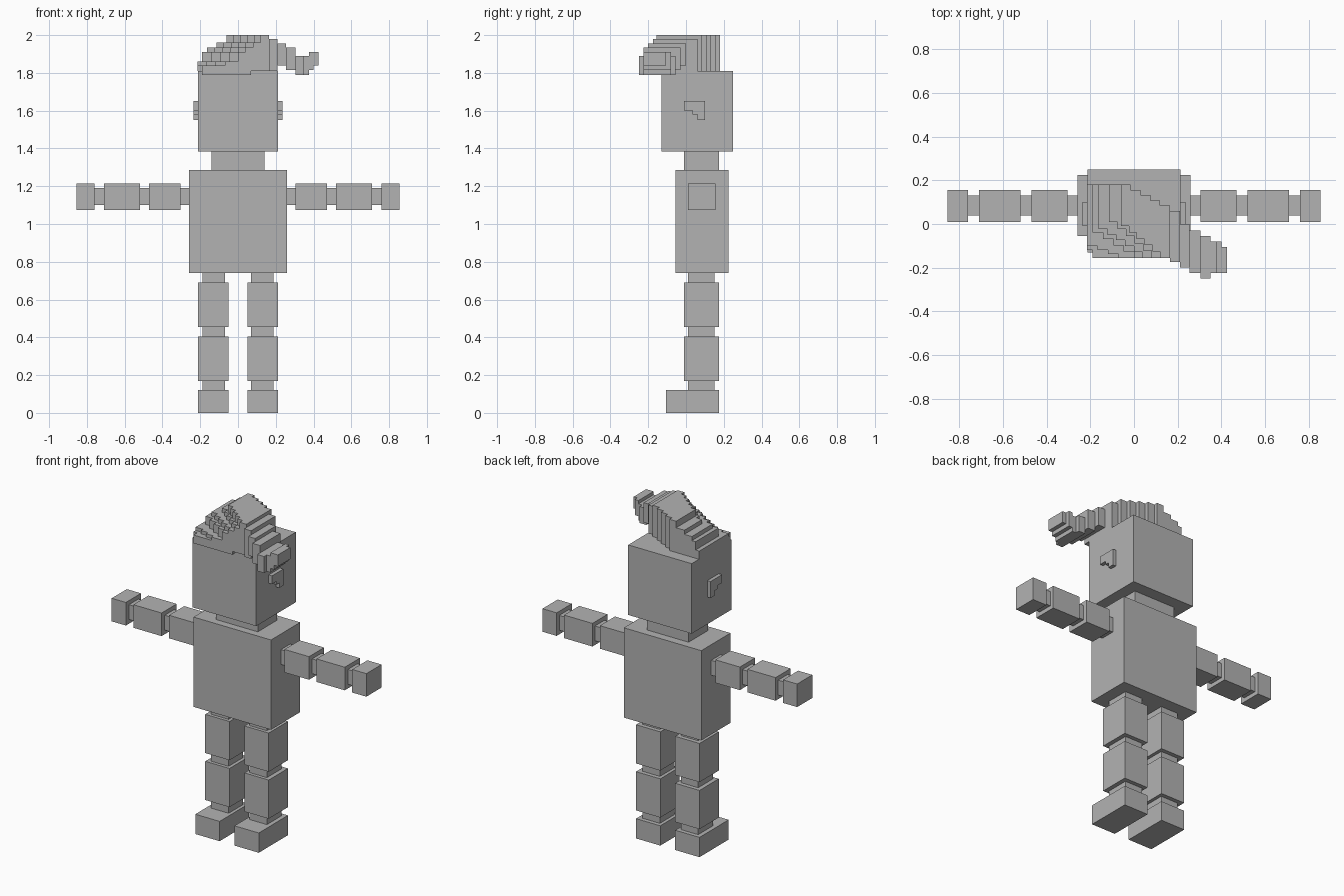
import bpy
import bmesh

default = bpy.data.objects.get("Cube")
if default:
    bpy.data.objects.remove(default)

grey = bpy.data.materials.new("plain_grey")
grey.use_nodes = True
colour = (0.45, 0.45, 0.45, 1)
grey.diffuse_color = colour
grey.node_tree.nodes["Principled BSDF"].inputs["Base Color"].default_value = colour


def extrude(name, profile, low, high, axis="z"):
    """Prism from a flat outline: (x, y) raised along z, or (y, z) pushed along x."""
    place = (lambda a, b, h: (a, b, h)) if axis == "z" else (lambda a, b, h: (h, a, b))
    bm = bmesh.new()
    face = bm.faces.new([bm.verts.new(place(a, b, low)) for a, b in profile])
    grown = bmesh.ops.extrude_face_region(bm, geom=[face])["geom"]
    shift = place(0, 0, high - low)
    bmesh.ops.translate(bm, vec=shift, verts=[v for v in grown if isinstance(v, bmesh.types.BMVert)])
    bmesh.ops.recalc_face_normals(bm, faces=bm.faces)
    mesh = bpy.data.meshes.new(name)
    bm.to_mesh(mesh)
    bm.free()
    mesh.materials.append(grey)
    obj = bpy.data.objects.new(name, mesh)
    bpy.context.collection.objects.link(obj)
    return obj


def box(name, x, y, z):
    return extrude(name, [(x[0], y[0]), (x[1], y[0]), (x[1], y[1]), (x[0], y[1])], *z)


def stair(start, end, steps):
    """Stepped line that runs along x first, then changes y."""
    points = [start]
    for i in range(1, steps + 1):
        x = start[0] + (end[0] - start[0]) * i / steps
        y = start[1] + (end[1] - start[1]) * i / steps
        points += [(x, points[-1][1]), (x, y)]
    return points


# Head, neck and torso
box("head", (-0.213, 0.213), (-0.13, 0.25), (1.385, 1.81))
box("neck", (-0.14, 0.14), (-0.01, 0.175), (1.285, 1.385))
box("torso", (-0.26, 0.26), (-0.055, 0.225), (0.74, 1.285))

# Limbs and ears on both sides
ear = [(-0.01, 1.65), (-0.01, 1.6), (0.035, 1.6), (0.035, 1.58),
       (0.06, 1.58), (0.06, 1.55), (0.1, 1.55), (0.1, 1.65)]
arm_parts = [("upper_arm", 0.305, 0.47), ("forearm", 0.52, 0.71), ("hand", 0.76, 0.855)]
arm_joints = [("shoulder", 0.26, 0.305), ("elbow", 0.47, 0.52), ("wrist", 0.71, 0.76)]
leg_parts = [("calf", 0.17, 0.405), ("thigh", 0.455, 0.69)]
leg_joints = [("ankle", 0.12, 0.17), ("knee", 0.405, 0.455), ("hip", 0.69, 0.74)]

for side, s in (("left", 1), ("right", -1)):
    def span(a, b):
        return sorted((a * s, b * s))

    extrude(side + "_ear", ear, *span(0.213, 0.235), axis="x")
    for part, a, b in arm_parts:
        box(f"{side}_{part}", span(a, b), (0.01, 0.155), (1.075, 1.215))
    for part, a, b in arm_joints:
        box(f"{side}_{part}", span(a, b), (0.04, 0.13), (1.1, 1.19))
    for part, a, b in leg_parts:
        box(f"{side}_{part}", span(0.05, 0.213), (-0.01, 0.175), (a, b))
    for part, a, b in leg_joints:
        box(f"{side}_{part}", span(0.07, 0.187), (0.01, 0.15), (a, b))
    box(side + "_foot", span(0.05, 0.213), (-0.105, 0.175), (0, 0.12))

# Hair crown: stacked layers with stepped front and back edges
back = stair((-0.06, 0.18), (0.165, 0.06), 5)
layers = [(1.84, -0.215, -0.12, -0.19, 1), (1.86, -0.215, -0.1, -0.07, 3),
          (1.91, -0.19, -0.04, 0.0, 4), (1.935, -0.165, -0.02, 0.04, 5),
          (1.96, -0.115, 0.01, 0.08, 5), (2.0, -0.06, -0.01, 0.12, 5)]
floor = 1.81
for top, left, front, meet, steps in layers:
    outline = stair((left, front), (meet, -0.155), steps) + [(0.165, -0.155)] + back[::-1]
    if left < -0.06:
        outline.append((left, 0.18))
    extrude("hair_layer", outline, floor, top)
    floor = top
box("hair_fringe", (-0.19, 0.07), (-0.155, -0.13), (1.79, 1.81))

# Swept lock past the left side of the head
lock = [((0.165, 0.21), (-0.175, 0.06), (1.81, 1.98)),
        ((0.21, 0.255), (-0.2, 0.0), (1.84, 1.955)),
        ((0.255, 0.305), (-0.225, -0.03), (1.815, 1.935)),
        ((0.305, 0.35), (-0.25, -0.055), (1.79, 1.89)),
        ((0.35, 0.375), (-0.225, -0.08), (1.79, 1.89)),
        ((0.375, 0.4), (-0.225, -0.08), (1.815, 1.91)),
        ((0.4, 0.425), (-0.225, -0.105), (1.84, 1.91))]
for x, y, z in lock:
    box("hair_lock", x, y, z)
